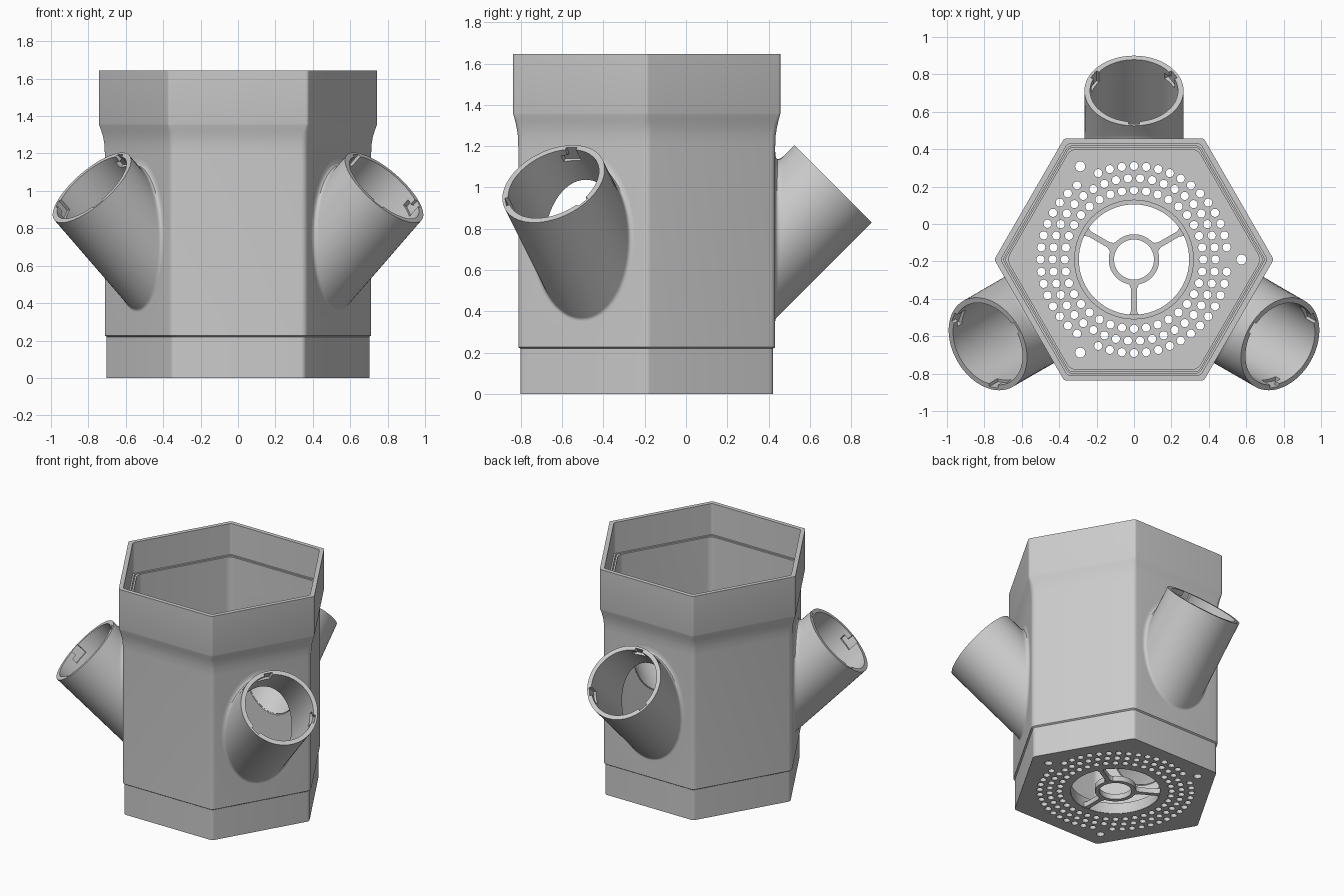
import bpy, bmesh
from math import cos, sin, tan, pi, radians, acos
from mathutils import Vector, Matrix

if "Cube" in bpy.data.objects:
    bpy.data.objects.remove(bpy.data.objects["Cube"])

GREY = bpy.data.materials.new("light grey plastic")
GREY.use_nodes = True
colour = (0.6, 0.6, 0.6, 1)
GREY.diffuse_color = colour
next(n for n in GREY.node_tree.nodes if n.type == 'BSDF_PRINCIPLED').inputs["Base Color"].default_value = colour

CENTRE_Y = -0.19
WALL, INNER = 0.622, 0.588      # outer and inner apothems of the hexagonal body
TUBE_R, BORE_R, FILLET = 0.265, 0.235, 0.025
MOUTH = Vector((0.9025, 0, 1.0175))
AXIS = Vector((1, 0, 1)).normalized()
DOWN = Vector((1, 0, -1)).normalized()
SIDE = Vector((0, 1, 0))
OUT = Vector((1, 0, 0))


def make(name, bm):
    bmesh.ops.recalc_face_normals(bm, faces=bm.faces)
    mesh = bpy.data.meshes.new(name)
    bm.to_mesh(mesh)
    bm.free()
    mesh.materials.append(GREY)
    obj = bpy.data.objects.new(name, mesh)
    bpy.context.collection.objects.link(obj)
    return obj


def loft(bm, rings, wrap=False):
    """Skin matching rings; wrap joins the last to the first, otherwise cap both ends."""
    rows = [[bm.verts.new(p) for p in ring] for ring in rings]
    pairs = list(zip(rows, rows[1:])) + ([(rows[-1], rows[0])] if wrap else [])
    n = len(rows[0])
    for a, b in pairs:
        for i in range(n):
            j = (i + 1) % n
            bm.faces.new((a[i], a[j], b[j], b[i]))
    if not wrap:
        bm.faces.new(rows[0])
        bm.faces.new(rows[-1])


def circle(r, z, n=32, x=0, y=0):
    return [Vector((x + r * cos(2 * pi * i / n), y + r * sin(2 * pi * i / n), z)) for i in range(n)]


def hexagon(apothem, z, r):
    """Hexagon with flats facing front and back and corners rounded by r."""
    pts = []
    for k in range(6):
        a = k * pi / 3
        c = Vector((cos(a), sin(a), 0)) * (apothem - r) / cos(pi / 6)
        for s in range(7):
            b = a + radians(-30 + 10 * s)
            pts.append(c + Vector((r * cos(b), r * sin(b), z)))
    return pts


def activate(obj):
    bpy.ops.object.select_all(action='DESELECT')
    obj.select_set(True)
    bpy.context.view_layer.objects.active = obj


def cut(obj, bm):
    cutter = make("cutter", bm)
    cutter.hide_render = True
    mod = obj.modifiers.new("cut", 'BOOLEAN')
    mod.operation, mod.solver, mod.object = 'DIFFERENCE', 'EXACT', cutter
    activate(obj)
    bpy.ops.object.modifier_apply(modifier=mod.name)
    bpy.data.objects.remove(cutter)


def finish(obj):
    activate(obj)
    bpy.ops.object.shade_smooth_by_angle(angle=radians(28))
    obj.location.y = CENTRE_Y


# Hexagonal body: foot, wall, flared socket, ledge, interior and floor
profile = [(0.612, 0, .03), (0.612, 0.22, .03), (WALL, 0.227, .04), (WALL, 1.2, .04),
           (0.624, 1.25, .04), (0.630, 1.29, .04), (0.638, 1.325, .03), (0.645, 1.35, .02),
           (0.647, 1.36, .02), (0.647, 1.645, .02), (0.617, 1.645, .02), (0.617, 1.42, .02),
           (0.606, 1.42, .03), (0.606, 1.405, .03), (0.600, 1.405, .03), (0.600, 1.42, .03),
           (INNER, 1.42, .06), (INNER, 0.03, .06)]
bm = bmesh.new()
loft(bm, [hexagon(a, z, r) for a, z, r in profile])
body = make("hexagonal_body", bm)

# Drain holes, three locating holes and the central opening
bm = bmesh.new()
holes = [(0, 0, 0.3, 64)]
for radius, count in ((0.37, 36), (0.435, 42), (0.5, 48)):
    for i in range(count):
        if radius == 0.5 and i % 16 == 0:
            continue
        a = 2 * pi * i / count
        holes.append((radius * cos(a), radius * sin(a), 0.022, 14))
for k in range(3):
    a = 2 * pi * k / 3
    holes.append((0.575 * cos(a), 0.575 * sin(a), 0.027, 16))
for x, y, r, n in holes:
    loft(bm, [circle(r, z, n, x, y) for z in (-0.05, 0.08)])
cut(body, bm)


def around(theta, r):
    return (DOWN * cos(theta) + SIDE * sin(theta)) * r


def ring_at(r, apothem, n=64):
    """Where a cylinder round the tube axis meets a vertical plane."""
    pts = []
    for i in range(n):
        p = MOUTH + around(2 * pi * i / n, r)
        pts.append(p + AXIS * (apothem - p.x) / AXIS.x)
    return pts


def fillet_rings(steps=6, n=64):
    """Blend from the wall to the tube, sized by the local angle between them."""
    rings = [[] for _ in range(steps + 1)]
    for i, p in enumerate(ring_at(TUBE_R, WALL)):
        e = around(2 * pi * i / n, 1)
        d = e.dot(OUT)
        length = FILLET / tan((pi - acos(d)) / 2)
        w = p + (e - OUT * d).normalized() * length
        t = p + (OUT - e * d).normalized() * length
        for s in range(steps + 1):
            u = s / steps
            rings[s].append(w * (1 - u) ** 2 + p * 2 * u * (1 - u) + t * u * u)
    return rings


def slot_cutter(bm, theta):
    """L-shaped slot in the tube mouth."""
    shape = [(-.03, .02), (.03, .02), (.03, -.035), (.065, -.035), (.065, -.075), (-.03, -.075)]
    radial = around(theta, 1)
    along = around(theta + pi / 2, 1)
    loft(bm, [[MOUTH + radial * r + along * s + AXIS * a for s, a in shape] for r in (0.2, 0.25)])


# Three angled planting tubes, opened through the wall
for name, degrees in (("back_tube", 90), ("right_tube", 210), ("left_tube", 330)):
    turn = Matrix.Rotation(radians(degrees), 4, 'Z')

    bm = bmesh.new()
    mid = MOUTH + AXIS * (WALL - MOUTH.x) / AXIS.x
    loft(bm, [[mid + AXIS * t + around(2 * pi * i / 64, BORE_R + 0.004) for i in range(64)]
              for t in (-0.32, 0.32)])
    bm.transform(turn)
    cut(body, bm)

    bm = bmesh.new()
    blend = fillet_rings()
    root = [p - OUT * 0.01 for p in blend[0]]
    lip = [[MOUTH + around(2 * pi * i / 64, r) for i in range(64)] for r in (TUBE_R, BORE_R)]
    loft(bm, [root] + blend + lip + [ring_at(BORE_R, INNER + 0.002)], wrap=True)
    bm.transform(turn)
    tube = make(name, bm)

    bm = bmesh.new()
    for theta in (pi / 3, pi, -pi / 3):
        slot_cutter(bm, theta)
    bm.transform(turn)
    cut(tube, bm)
    finish(tube)

finish(body)

# Raised collar of the opening and the central hub
for name, inner, outer, height in (("opening_collar", 0.295, 0.32, 0.08), ("hub_ring", 0.107, 0.135, 0.04)):
    bm = bmesh.new()
    loft(bm, [circle(outer, 0.001, 64), circle(outer, height, 64),
              circle(inner, height, 64), circle(inner, 0.001, 64)], wrap=True)
    finish(make(name, bm))

# Three spokes with flared roots at the hub
for k, name in enumerate(("left_spoke", "right_spoke", "front_spoke")):
    half = [(0.125, .035), (0.14, .022), (0.16, .015), (0.27, .015), (0.285, .02), (0.3, .028)]
    outline = half + [(x, -y) for x, y in reversed(half)]
    bm = bmesh.new()
    loft(bm, [[Vector((x, y, z)) for x, y in outline] for z in (0.002, 0.038)])
    bm.transform(Matrix.Rotation(radians(30 + 120 * k), 4, 'Z'))
    finish(make(name, bm))
